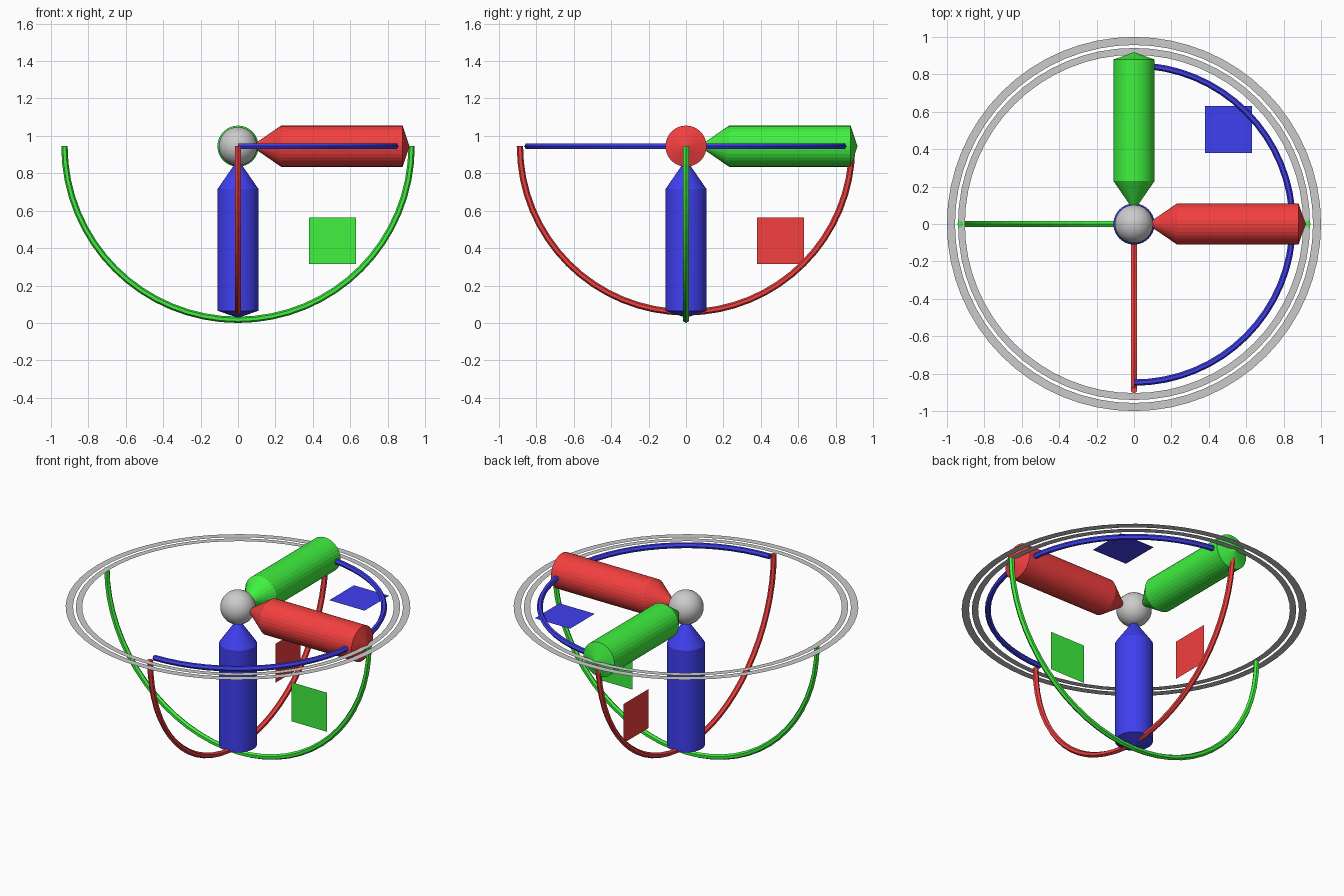
import bpy
import bmesh
from math import sin, cos, pi, tau
from mathutils import Vector

if "Cube" in bpy.data.objects:
    bpy.data.objects.remove(bpy.data.objects["Cube"])

CENTRE = Vector((0, 0, 0.945))
X, Y, Z = Vector((1, 0, 0)), Vector((0, 1, 0)), Vector((0, 0, 1))


def material(name, rgb):
    m = bpy.data.materials.new(name)
    m.diffuse_color = (*rgb, 1)
    m.use_nodes = True
    m.node_tree.nodes["Principled BSDF"].inputs["Base Color"].default_value = m.diffuse_color
    return m


RED = material("red", (0.9, 0.05, 0.05))
GREEN = material("green", (0.05, 0.88, 0.05))
BLUE = material("blue", (0.05, 0.05, 0.88))


def make(name, verts, faces, mat=None, closed=False):
    me = bpy.data.meshes.new(name)
    me.from_pydata([tuple(v) for v in verts], [], faces)
    bm = bmesh.new()
    bm.from_mesh(me)
    bmesh.ops.remove_doubles(bm, verts=bm.verts, dist=1e-5)
    if closed:
        bmesh.ops.recalc_face_normals(bm, faces=bm.faces)
    bm.to_mesh(me)
    bm.free()
    ob = bpy.data.objects.new(name, me)
    bpy.context.collection.objects.link(ob)
    ob.location = CENTRE
    if mat:
        me.materials.append(mat)
    return ob


def grid_faces(rows, cols, wrap_cols):
    """Quads joining successive rows of points."""
    n = cols if wrap_cols else cols - 1
    return [(r * cols + c, r * cols + (c + 1) % cols,
             (r + 1) * cols + (c + 1) % cols, (r + 1) * cols + c)
            for r in range(rows - 1) for c in range(n)]


def arm(name, axis, u, v, mat, sides=32):
    """Cylinder along an axis with a long inner point and a shallow outer point."""
    profile = [(0.23, 0.11), (0.88, 0.11)]
    verts = [axis * d + (u * cos(tau * i / sides) + v * sin(tau * i / sides)) * r
             for d, r in profile for i in range(sides)]
    faces = grid_faces(2, sides, True)
    verts += [axis * 0.07, axis * 0.917]
    for i in range(sides):
        j = (i + 1) % sides
        faces.append((2 * sides, j, i))
        faces.append((2 * sides + 1, sides + i, sides + j))
    return make(name, verts, faces, mat, True)


def arc(name, radius, u, v, mat, steps=32, sides=6, r=0.017):
    """Half-circle tube from +u through +v to -u."""
    n = u.cross(v)
    verts = []
    for s in range(steps + 1):
        d = u * cos(pi * s / steps) + v * sin(pi * s / steps)
        for i in range(sides):
            a = tau * i / sides
            verts.append(d * (radius + r * cos(a)) + n * (r * sin(a)))
    faces = grid_faces(steps + 1, sides, True)
    faces += [tuple(range(sides)),
              tuple(steps * sides + i for i in range(sides))]
    return make(name, verts, faces, mat, True)


def panel(name, u, v, mat):
    """Thin square between two axes."""
    a, b = 0.38, 0.63
    return make(name, [u * a + v * a, u * b + v * a, u * b + v * b, u * a + v * b],
                [(0, 1, 2, 3)], mat)


def flat_ring(name, inner, outer, sides=64):
    verts = [Vector((r * cos(tau * i / sides), r * sin(tau * i / sides), 0))
             for r in (outer, inner) for i in range(sides)]
    return make(name, verts, grid_faces(2, sides, True))


# Three arms
arm("red_arm", X, Y, Z, RED)
arm("green_arm", Y, Z, X, GREEN)
arm("blue_arm", -Z, X, -Y, BLUE)

# Half-circle rotation arcs
arc("red_arc", 0.888, Y, -Z, RED)
arc("green_arc", 0.928, X, -Z, GREEN)
arc("blue_arc", 0.848, -Y, X, BLUE)

# Square plane panels
panel("red_panel", Y, -Z, RED)
panel("green_panel", X, -Z, GREEN)
panel("blue_panel", X, Y, BLUE)

# Flat outer rings
flat_ring("inner_ring", 0.904, 0.941)
flat_ring("outer_ring", 0.957, 1.0)

# Centre ball
bpy.ops.mesh.primitive_uv_sphere_add(segments=32, ring_count=16, radius=0.103,
                                     location=CENTRE)
ball = bpy.context.object
ball.name = "centre_ball"
bpy.ops.object.shade_smooth()
